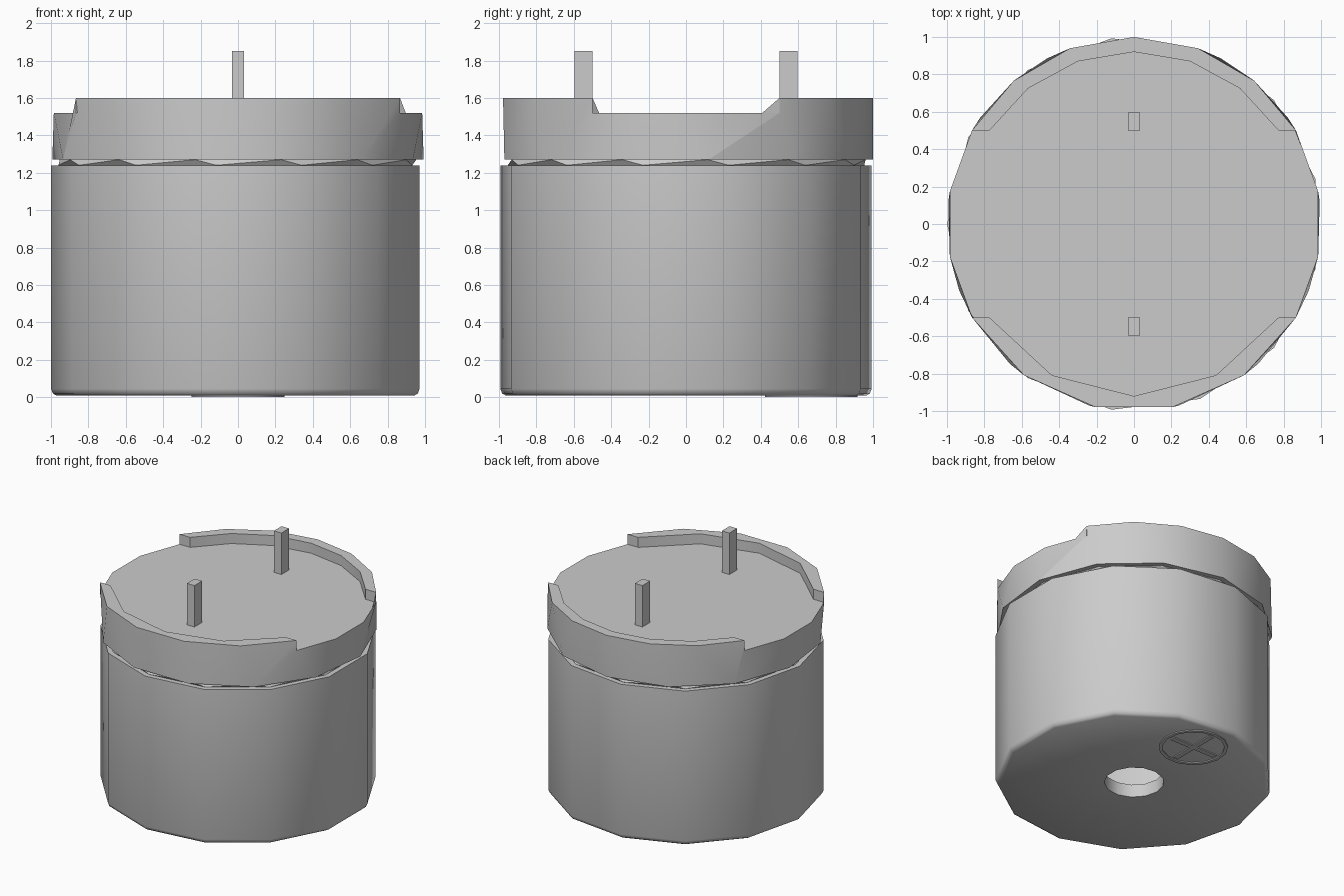
import bpy, bmesh, math

cube = bpy.data.objects.get("Cube")
if cube:
    bpy.data.objects.remove(cube, do_unlink=True)

GREY = (0.6, 0.6, 0.6, 1)
grey = bpy.data.materials.new("light grey")
grey.use_nodes = True
grey.diffuse_color = GREY
grey.node_tree.nodes["Principled BSDF"].inputs["Base Color"].default_value = GREY

SIDES = 13
STEP = 360 / SIDES
BODY_START = 180 - 3 * STEP
LID_START = 90


def finish(bm, name, smooth=True):
    bmesh.ops.recalc_face_normals(bm, faces=bm.faces)
    mesh = bpy.data.meshes.new(name)
    bm.to_mesh(mesh)
    bm.free()
    mesh.materials.append(grey)
    if smooth:
        mesh.polygons.foreach_set("use_smooth", [True] * len(mesh.polygons))
        mesh.set_sharp_from_angle(angle=math.radians(40))
    obj = bpy.data.objects.new(name, mesh)
    bpy.context.collection.objects.link(obj)
    return obj


def point(bm, angle, r, z):
    a = math.radians(angle)
    return bm.verts.new((r * math.cos(a), r * math.sin(a), z))


def ring(bm, r, z, start, n=SIDES):
    return [(start + i * 360 / n, point(bm, start + i * 360 / n, r, z)) for i in range(n)]


def verts(items):
    return [v for _, v in items]


def stitch(bm, a, b):
    """Join two rings of any side counts with triangles, ordered by angle."""
    a = a + [(a[0][0] + 360, a[0][1])]
    b = b + [(b[0][0] + 360, b[0][1])]
    i = j = 0
    while i < len(a) - 1 or j < len(b) - 1:
        if j == len(b) - 1 or (i < len(a) - 1 and a[i + 1][0] <= b[j + 1][0]):
            bm.faces.new((a[i][1], a[i + 1][1], b[j][1]))
            i += 1
        else:
            bm.faces.new((a[i][1], b[j + 1][1], b[j][1]))
            j += 1


def lathe(name, profile, start, n=SIDES, centre=(0, 0)):
    """Closed profile of (radius, height) turned around the z axis."""
    bm = bmesh.new()
    loops = [verts(ring(bm, r, z, start, n)) for r, z in profile]
    for p, q in zip(loops, loops[1:] + loops[:1]):
        for i in range(n):
            k = (i + 1) % n
            bm.faces.new((p[i], p[k], q[k], q[i]))
    obj = finish(bm, name)
    obj.location = (*centre, 0)
    return obj


def box(name, centre, size):
    bm = bmesh.new()
    bmesh.ops.create_cube(bm, size=1)
    for v in bm.verts:
        v.co = [c + s * x for c, s, x in zip(centre, size, v.co)]
    return finish(bm, name, smooth=False)


# Hollow can with rounded lower edge and sound hole
BASE = 0.008
lathe("can", [(0.215, BASE), (0.97, BASE), (0.99, 0.02), (1, 0.045), (1, 1.24),
              (0.9, 1.24), (0.9, 0.11), (0.215, 0.11)], BODY_START)

# Recessed neck between can and lid
bm = bmesh.new()
low = ring(bm, 0.96, 1.24, BODY_START)
high = ring(bm, 0.96, 1.27, LID_START)
stitch(bm, low, high)
bm.faces.new(verts(low))
bm.faces.new(verts(high))
finish(bm, "neck")

# Lid with two raised rim arcs and lower gaps at both sides
FLOOR, RIM = 1.52, 1.6
bm = bmesh.new()


def arc(a0, a1, n, r, z):
    return [(a0 + (a1 - a0) * i / n, point(bm, a0 + (a1 - a0) * i / n, r, z))
            for i in range(n + 1)]


back = arc(30, 150, 6, 1, RIM)
left_gap = arc(150, 210, 3, 1, FLOOR)
front = arc(210, 330, 5, 1, RIM)
right_gap = arc(330, 390, 3, 1, FLOOR)
back_in = arc(33, 147, 6, 0.92, FLOOR)
front_in = arc(213, 327, 4, 0.92, FLOOR)
wrapped = [(a + 360, v) for a, v in back[:3]]
bottom = ring(bm, 1, 1.27, LID_START)
stitch(bm, bottom, back[3:] + left_gap + front + right_gap + wrapped)
bm.faces.new(verts(bottom))
bm.faces.new(verts(back_in + left_gap + front_in + right_gap))
for outer, inner, first, last in ((back, back_in, right_gap[-1], left_gap[0]),
                                  (front, front_in, left_gap[-1], right_gap[0])):
    low = verts(inner)
    top = [bm.verts.new((v.co.x, v.co.y, RIM)) for v in low]
    bm.faces.new(verts(outer) + top[::-1])
    for i in range(len(low) - 1):
        bm.faces.new((low[i], low[i + 1], top[i + 1], top[i]))
    bm.faces.new((first[1], low[0], top[0], outer[0][1]))
    bm.faces.new((last[1], low[-1], top[-1], outer[-1][1]))
finish(bm, "lid")

# Contact pins
for name, side in (("front_pin", -1), ("back_pin", 1)):
    box(name, (0, side * 0.547, 1.68), (0.066, 0.096, 0.34))

# Polarity mark under the can
MARK_Y = 0.667
lathe("mark_ring", [(0.225, 0), (0.25, 0), (0.25, 0.012), (0.225, 0.012)], 90, 15, (0, MARK_Y))
box("mark_bar_long", (0, MARK_Y, 0.006), (0.04, 0.4, 0.012))
for name, side in (("mark_bar_left", 1), ("mark_bar_right", -1)):
    box(name, (side * 0.11, MARK_Y, 0.006), (0.18, 0.04, 0.012))
